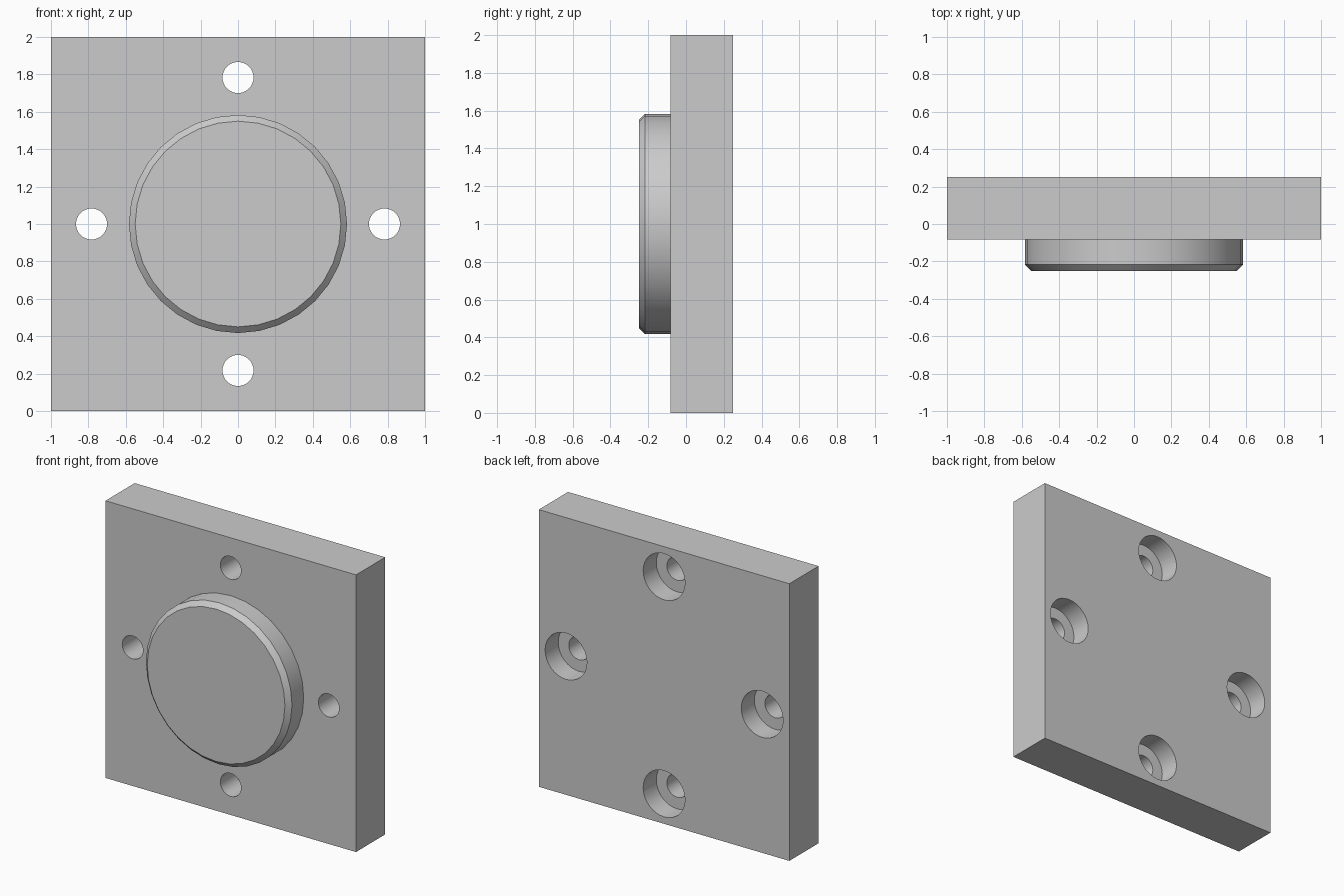
import bpy
import math
from mathutils import Matrix

cube = bpy.data.objects.get("Cube")
if cube:
    bpy.data.objects.remove(cube, do_unlink=True)

FRONT, BACK = -0.25, 0.25      # overall depth
FACE = -0.083                  # front face of the plate
HOLE_OFFSET = 0.783
BORE_FLOOR = 0.10

grey = bpy.data.materials.new("plain grey")
grey.use_nodes = True
colour = (0.6, 0.6, 0.6, 1)
grey.diffuse_color = colour
grey.node_tree.nodes["Principled BSDF"].inputs["Base Color"].default_value = colour


def disc(name, radius, y0, y1, x=0, z=1, sides=32):
    """Cylinder lying along the depth axis between y0 and y1."""
    bpy.ops.mesh.primitive_cylinder_add(vertices=sides, radius=radius, depth=y1 - y0)
    ob = bpy.context.object
    ob.name = name
    ob.data.transform(Matrix.Translation((x, (y0 + y1) / 2, z))
                      @ Matrix.Rotation(math.pi / 2, 4, "X"))
    ob.data.materials.append(grey)
    return ob


def apply_modifier(ob, mod):
    bpy.context.view_layer.objects.active = ob
    bpy.ops.object.modifier_apply(modifier=mod.name)


def combine(target, tool, operation):
    mod = target.modifiers.new(operation.title(), "BOOLEAN")
    mod.operation, mod.object, mod.solver = operation, tool, "EXACT"
    apply_modifier(target, mod)
    bpy.data.objects.remove(tool, do_unlink=True)


# Square plate
bpy.ops.mesh.primitive_cube_add(size=2)
plate = bpy.context.object
plate.name = "flange_plate"
plate.data.transform(Matrix.Translation((0, (FACE + BACK) / 2, 1))
                     @ Matrix.Diagonal((1, (BACK - FACE) / 2, 1, 1)))
plate.data.materials.append(grey)

# Round boss with a chamfered front rim
boss = disc("boss", 0.583, FRONT, 0)
for v in boss.data.vertices:
    if v.co.y < FACE:
        v.select = True
weights = boss.data.attributes.new("bevel_weight_edge", "FLOAT", "EDGE")
for e in boss.data.edges:
    if all(boss.data.vertices[i].co.y < FACE for i in e.vertices):
        weights.data[e.index].value = 1
chamfer = boss.modifiers.new("Chamfer", "BEVEL")
chamfer.limit_method, chamfer.width, chamfer.segments = "WEIGHT", 0.033, 1
apply_modifier(boss, chamfer)
combine(plate, boss, "UNION")

# Four bolt holes, counterbored from the back
for i in range(4):
    a = i * math.pi / 2
    x, z = HOLE_OFFSET * math.cos(a), 1 + HOLE_OFFSET * math.sin(a)
    combine(plate, disc("hole_cutter", 0.083, FACE - 0.1, BACK + 0.1, x, z), "DIFFERENCE")
    combine(plate, disc("bore_cutter", 0.167, BORE_FLOOR, BACK + 0.1, x, z), "DIFFERENCE")

# Smooth round walls, sharp rims
bpy.ops.object.select_all(action="DESELECT")
plate.select_set(True)
bpy.context.view_layer.objects.active = plate
bpy.ops.object.shade_smooth_by_angle(angle=math.radians(30))
